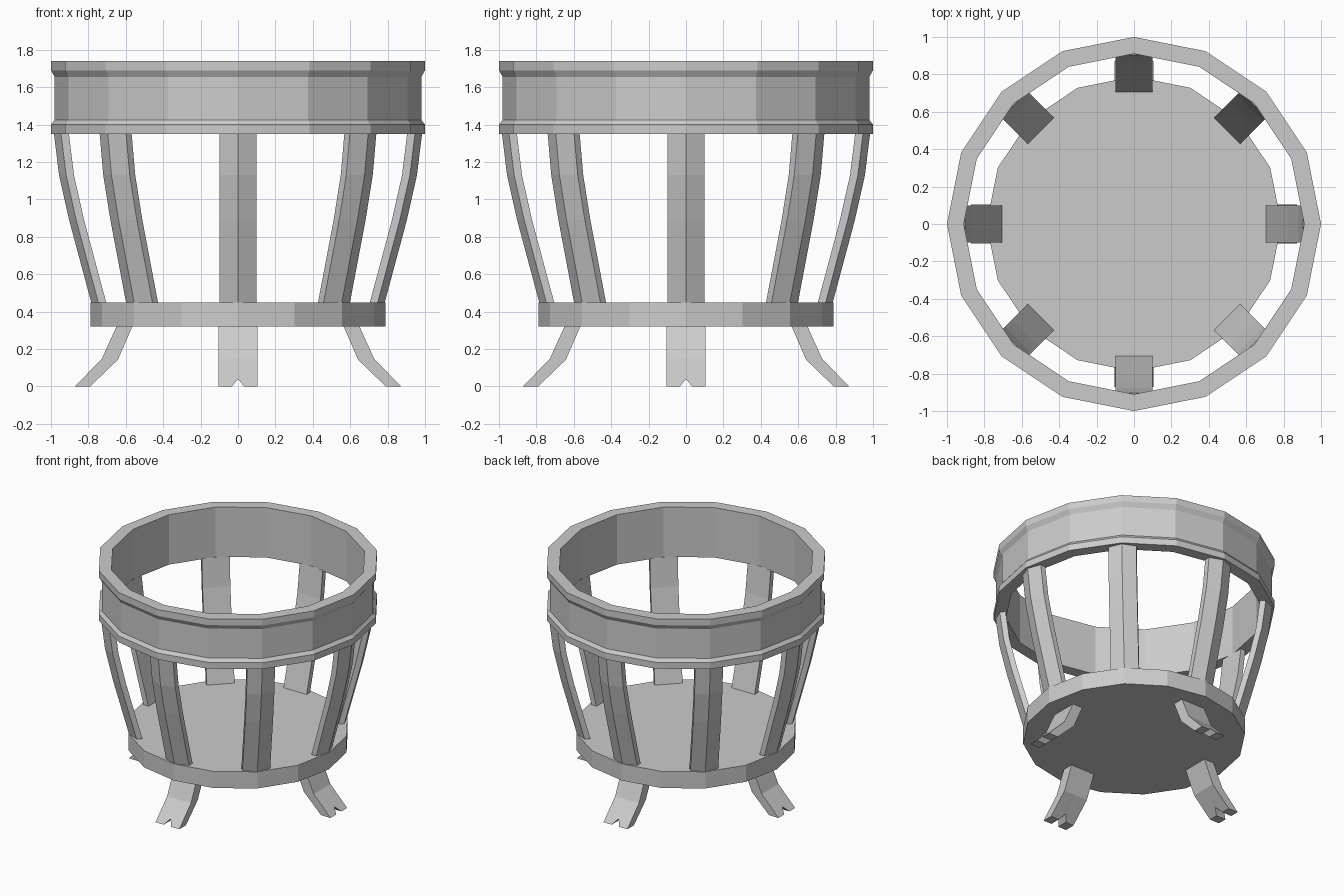
import bpy, bmesh
from math import sin, cos, pi

if "Cube" in bpy.data.objects:
    bpy.data.objects.remove(bpy.data.objects["Cube"])

SIDES = 16


def make_object(name, bm):
    bmesh.ops.recalc_face_normals(bm, faces=bm.faces[:])
    mesh = bpy.data.meshes.new(name)
    bm.to_mesh(mesh)
    bm.free()
    obj = bpy.data.objects.new(name, mesh)
    bpy.context.collection.objects.link(obj)
    return obj


def bridge(bm, rings):
    """Quads between consecutive closed loops."""
    for a, b in zip(rings, rings[1:]):
        n = len(a)
        for i in range(n):
            bm.faces.new((a[i], a[(i + 1) % n], b[(i + 1) % n], b[i]))


def copies(name, obj, count):
    """Radial copies sharing one mesh."""
    obj.name = name + "_1"
    for i in range(1, count):
        c = obj.copy()
        c.name = f"{name}_{i + 1}"
        c.rotation_euler.z = 2 * pi * i / count
        bpy.context.collection.objects.link(c)


# Rim: moulded band swept around z
rim_profile = [(0.91, 1.35), (1.0, 1.35), (1.0, 1.40), (0.98, 1.425), (0.98, 1.655),
               (1.0, 1.69), (1.0, 1.74), (0.91, 1.74)]
bm = bmesh.new()
rings = []
for i in range(SIDES):
    a = 2 * pi * i / SIDES
    rings.append([bm.verts.new((r * cos(a), r * sin(a), z)) for r, z in rim_profile])
bridge(bm, rings + [rings[0]])
make_object("rim", bm)

# Base disc
bm = bmesh.new()
rings = [[bm.verts.new((0.788 * cos(2 * pi * i / SIDES), 0.788 * sin(2 * pi * i / SIDES), z))
          for i in range(SIDES)] for z in (0.32, 0.45)]
bridge(bm, rings)
for r in rings:
    bm.faces.new(r)
make_object("base_disc", bm)

# Slats: bowed bars with a creased outer face
bm = bmesh.new()
rings = []
for r, z in [(0.785, 0.45), (0.903, 0.89), (0.957, 1.13), (0.984, 1.35)]:
    section = [(r - 0.08, -0.1), (r - 0.038, -0.1), (r, 0), (r - 0.038, 0.1), (r - 0.08, 0.1)]
    rings.append([bm.verts.new((x, y, z)) for x, y in section])
bridge(bm, rings)
bm.faces.new(rings[0])
bm.faces.new(rings[-1])
copies("slat", make_object("slat", bm), 8)

# Legs: splayed bent feet with a V notch in the toe
bm = bmesh.new()
rings = []
for y, notch in [(-0.103, 0), (-0.032, 0), (0, 0.04), (0.032, 0), (0.103, 0)]:
    outline = [(0.565, 0.32), (0.65, 0.32), (0.728, 0.148),
               (0.872 - notch, notch), (0.79 - notch, notch), (0.642, 0.143)]
    rings.append([bm.verts.new((x, y, z)) for x, z in outline])
bridge(bm, rings)
bm.faces.new(rings[0])
bm.faces.new(rings[-1])
copies("leg", make_object("leg", bm), 4)
